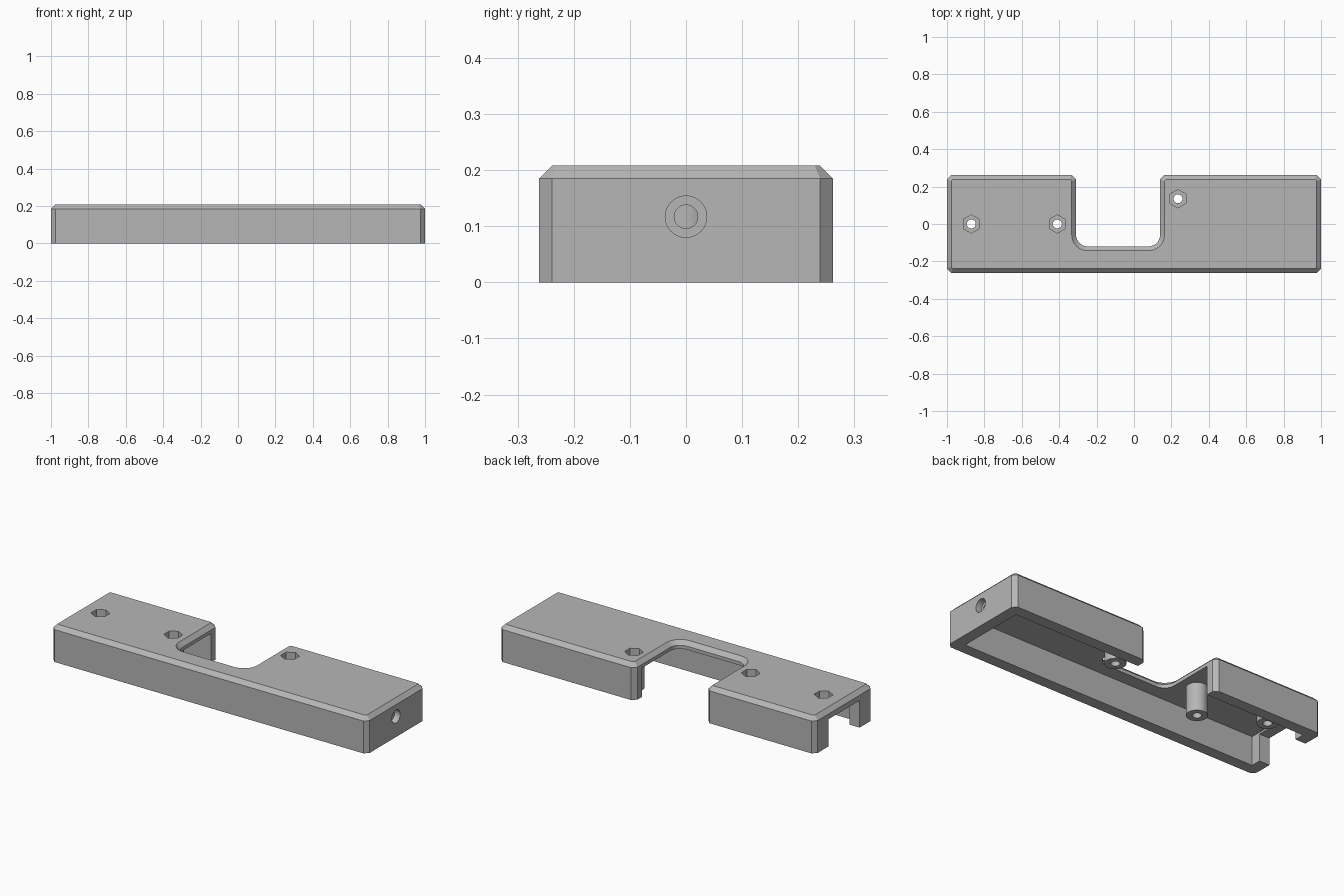
import bpy
import bmesh
from math import radians, sin, cos, pi
from mathutils import Matrix

if "Cube" in bpy.data.objects:
    bpy.data.objects.remove(bpy.data.objects["Cube"])

W, D, H = 1.0, 0.262, 0.208          # half width, half depth, height
CH = 0.023                           # edge chamfer
WALL, CEILING = 0.065, 0.165
NX0, NX1, NY, NR = -0.31, 0.14, -0.12, 0.063   # notch sides, floor and radius

grey = bpy.data.materials.new("plain grey")
grey.use_nodes = True
grey.diffuse_color = (0.47, 0.47, 0.47, 1)
grey.node_tree.nodes["Principled BSDF"].inputs["Base Color"].default_value = grey.diffuse_color


def finish(name, bm):
    bmesh.ops.recalc_face_normals(bm, faces=bm.faces)
    mesh = bpy.data.meshes.new(name)
    bm.to_mesh(mesh)
    bm.free()
    mesh.materials.append(grey)
    ob = bpy.data.objects.new(name, mesh)
    bpy.context.collection.objects.link(ob)
    return ob


def box(name, x0, x1, y0, y1, z0, z1):
    bm = bmesh.new()
    size = Matrix.Diagonal((x1 - x0, y1 - y0, z1 - z0, 1))
    mid = Matrix.Translation(((x0 + x1) / 2, (y0 + y1) / 2, (z0 + z1) / 2))
    bmesh.ops.create_cube(bm, size=1, matrix=mid @ size)
    return finish(name, bm)


def rod(name, centre, radius, length, sides=32, turn=None):
    bm = bmesh.new()
    m = Matrix.Translation(centre) @ (turn or Matrix())
    bmesh.ops.create_cone(bm, cap_ends=True, segments=sides, radius1=radius,
                          radius2=radius, depth=length, matrix=m)
    return finish(name, bm)


def combine(target, tool, operation):
    mod = target.modifiers.new("combine", 'BOOLEAN')
    mod.object, mod.operation, mod.solver = tool, operation, 'EXACT'
    bpy.context.view_layer.objects.active = target
    bpy.ops.object.modifier_apply(modifier=mod.name)
    bpy.data.objects.remove(tool)


def arc(cx, cy, start, end, steps=8):
    angles = [radians(start + (end - start) * i / steps) for i in range(steps + 1)]
    return [(cx + NR * cos(a), cy + NR * sin(a)) for a in angles]


# Outline with chamfered outer corners and a rounded notch in the back
outline = [(-W + CH, -D), (W - CH, -D), (W, -D + CH), (W, D - CH), (W - CH, D),
           (NX1 + CH, D), (NX1, D - CH)]
outline += arc(NX1 - NR, NY + NR, 0, -90)
outline += arc(NX0 + NR, NY + NR, -90, -180)
outline += [(NX0, D - CH), (NX0 - CH, D), (-W + CH, D), (-W, D - CH), (-W, -D + CH)]

# Solid shell with its top edge chamfered
bm = bmesh.new()
base = bm.faces.new([bm.verts.new((x, y, 0)) for x, y in outline])
new = bmesh.ops.extrude_face_region(bm, geom=[base], use_keep_orig=True)["geom"]
bmesh.ops.translate(bm, vec=(0, 0, H - CH), verts=[g for g in new if isinstance(g, bmesh.types.BMVert)])
bmesh.ops.recalc_face_normals(bm, faces=bm.faces)
top = max(bm.faces, key=lambda f: f.calc_center_median().z)
bmesh.ops.inset_region(bm, faces=[top], thickness=CH, use_even_offset=True, use_boundary=True)
bmesh.ops.translate(bm, vec=(0, 0, CH), verts=top.verts[:])
shell = finish("housing_shell", bm)

# Underside pocket and the opening in the right end
combine(shell, box("pocket", -W + WALL, W - WALL, -D + WALL, D - WALL, -0.1, CEILING), 'DIFFERENCE')
combine(shell, box("end_opening", -W - 0.1, -W + 0.1, -0.14, 0.14, -0.1, 0.155), 'DIFFERENCE')

# Screw bosses: x, y and lower end
bosses = [(-0.87, 0.0, 0.13), (-0.41, 0.0, 0.005), (0.235, 0.135, 0.005)]
for x, y, z in bosses:
    top_z = CEILING + 0.01
    combine(shell, rod("boss", (x, y, (z + top_z) / 2), 0.055, top_z - z), 'UNION')

# Screw holes with hexagonal nut recesses
point_back = Matrix.Rotation(pi / 2, 4, 'Z')
for x, y, z in bosses:
    combine(shell, rod("screw_hole", (x, y, 0.1), 0.024, 0.4, 24), 'DIFFERENCE')
    hexagon = rod("nut_recess", (x, y, H), 0.049, 0.1, 6)
    # Keep one corner of each hexagon towards the back
    first = hexagon.data.vertices[0].co
    if min(abs(v.co.x - x) for v in hexagon.data.vertices) > 0.01:
        hexagon.data.transform(Matrix.Translation((x, y, 0)) @ point_back @ Matrix.Translation((-x, -y, 0)))
    combine(shell, hexagon, 'DIFFERENCE')

# Counterbored cable hole in the left end
along_x = Matrix.Rotation(pi / 2, 4, 'Y')
combine(shell, rod("cable_hole", (W, 0, 0.117), 0.021, 0.3, 32, along_x), 'DIFFERENCE')
combine(shell, rod("counterbore", (W, 0, 0.117), 0.037, 0.07, 32, along_x), 'DIFFERENCE')

# Smooth the round parts only
bpy.ops.object.select_all(action='DESELECT')
shell.select_set(True)
bpy.context.view_layer.objects.active = shell
bpy.ops.object.shade_smooth_by_angle(angle=radians(25))
